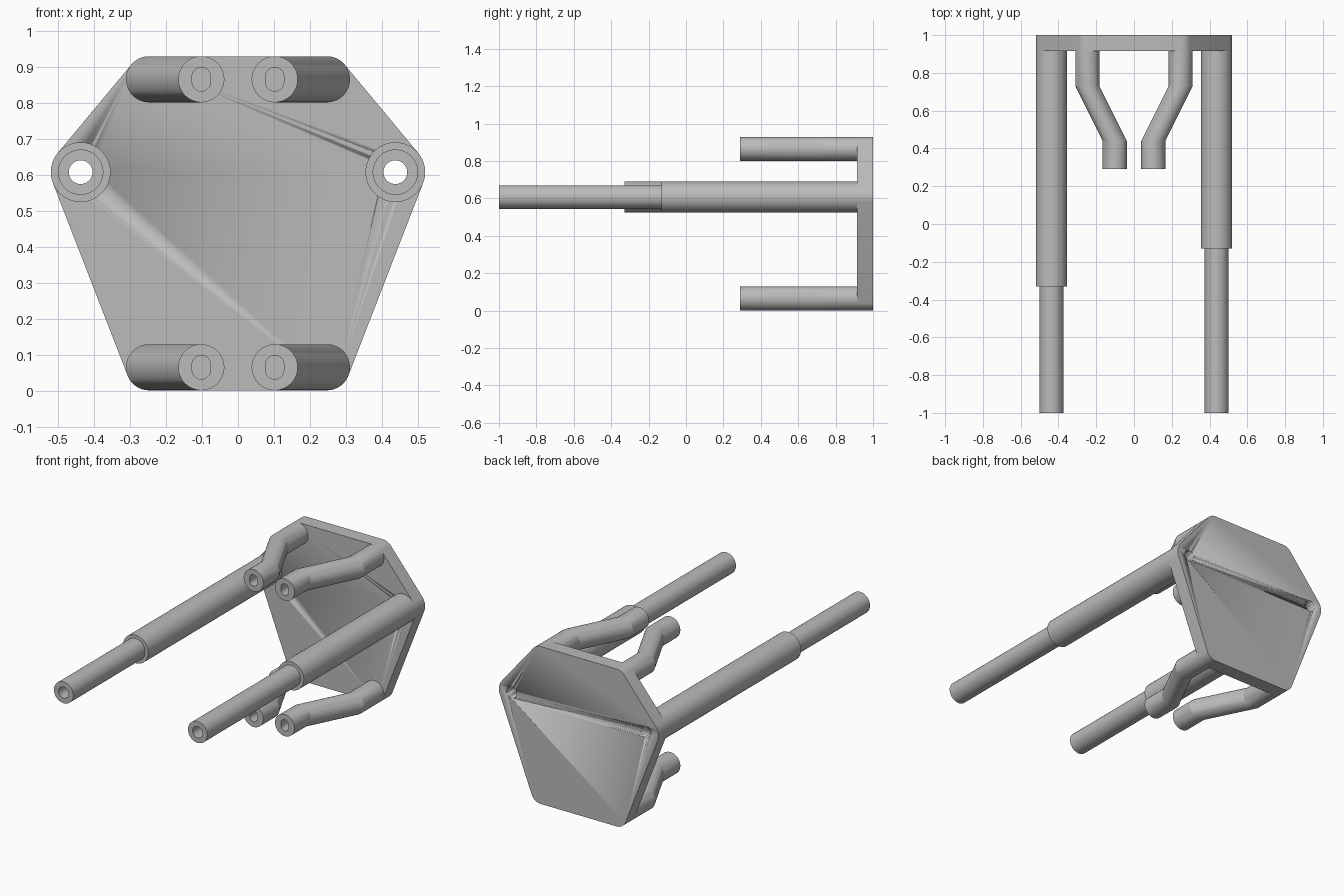
import bpy, bmesh, math

cube = bpy.data.objects.get("Cube")
if cube:
    bpy.data.objects.remove(cube, do_unlink=True)

grey = bpy.data.materials.new("light grey")
grey.use_nodes = True
colour = (0.5, 0.5, 0.5, 1)
grey.diffuse_color = colour
grey.node_tree.nodes["Principled BSDF"].inputs["Base Color"].default_value = colour

SEG = 48
PLATE_FRONT, PLATE_BACK = 0.915, 1.0
ROD_X, ROD_Z, BORE = 0.437, 0.607, 0.033
SLEEVE_R, ROD_R = 0.083, 0.063
ARM_R, ARM_X, TIP_X = 0.064, 0.247, 0.102
ARM_ZS = {"lower": 0.065, "upper": 0.865}


def ring(x, y, z, r, stretch=0.0):
    """Circle facing y; stretch pulls its halves apart along z into a slot."""
    pts = []
    for i in range(SEG):
        a = 2 * math.pi * (i + 0.5) / SEG
        pts.append((x + r * math.cos(a), y,
                    z + r * math.sin(a) + math.copysign(stretch, math.sin(a))))
    return pts


def finish(name, bm, smooth=True):
    bmesh.ops.recalc_face_normals(bm, faces=bm.faces)
    mesh = bpy.data.meshes.new(name)
    bm.to_mesh(mesh)
    bm.free()
    mesh.materials.append(grey)
    ob = bpy.data.objects.new(name, mesh)
    bpy.context.collection.objects.link(ob)
    if smooth:
        bpy.ops.object.select_all(action="DESELECT")
        ob.select_set(True)
        bpy.context.view_layer.objects.active = ob
        bpy.ops.object.shade_smooth_by_angle(angle=math.radians(20))
    return ob


def loft(name, rings, cap_start=False, cap_end=False):
    """Skin a chain of rings with quads."""
    bm = bmesh.new()
    loops = [[bm.verts.new(p) for p in r] for r in rings]
    for a, b in zip(loops, loops[1:]):
        for i in range(SEG):
            j = (i + 1) % SEG
            bm.faces.new((a[i], a[j], b[j], b[i]))
    if cap_start:
        bm.faces.new(loops[0])
    if cap_end:
        bm.faces.new(loops[-1])
    return finish(name, bm)


# Back plate: rounded hexagon wrapped around the six tube roots
bm = bmesh.new()
for s in (-1, 1):
    for y in (PLATE_FRONT, PLATE_BACK):
        roots = [(ROD_X, ROD_Z, SLEEVE_R)] + [(ARM_X, z, ARM_R) for z in ARM_ZS.values()]
        for x, z, r in roots:
            for p in ring(s * x, y, z, r):
                bm.verts.new(p)
hull = bmesh.ops.convex_hull(bm, input=bm.verts)
unused = {v for v in hull["geom_interior"] + hull["geom_unused"]
          if isinstance(v, bmesh.types.BMVert)}
bmesh.ops.delete(bm, geom=list(unused), context="VERTS")
bmesh.ops.dissolve_limit(bm, angle_limit=0.01, verts=bm.verts, edges=bm.edges)
plate = finish("back_plate", bm)

for side, s in (("left", 1), ("right", -1)):
    # Hole through the plate
    cutter = loft(side + "_bore_cutter",
                  [ring(s * ROD_X, y, ROD_Z, BORE) for y in (PLATE_FRONT - 0.1, PLATE_BACK + 0.1)],
                  True, True)
    cutter.hide_render = True
    cutter.hide_set(True)
    cutter.display_type = "WIRE"
    cut = plate.modifiers.new(side + "_bore", "BOOLEAN")
    cut.operation = "DIFFERENCE"
    cut.solver = "EXACT"
    cut.object = cutter

    # Stepped hollow rod: sleeve, shoulder, thin rod, bore
    step = -0.13 if s > 0 else -0.33
    profile = [(SLEEVE_R, PLATE_FRONT), (SLEEVE_R, step), (ROD_R, step),
               (ROD_R, -1), (BORE, -1), (BORE, PLATE_FRONT)]
    loft(side + "_stepped_rod", [ring(s * ROD_X, y, ROD_Z, r) for r, y in profile])

    # Cranked arms with a slotted pocket in the tip
    for level, z in ARM_ZS.items():
        path = [(ARM_X, PLATE_FRONT), (ARM_X, 0.73), (TIP_X, 0.44), (TIP_X, 0.29)]
        rings = [ring(s * x, y, z, ARM_R) for x, y in path]
        rings += [ring(s * TIP_X, y, z, 0.0255, 0.0075) for y in (0.29, 0.43)]
        loft(side + "_" + level + "_arm", rings, cap_end=True)
